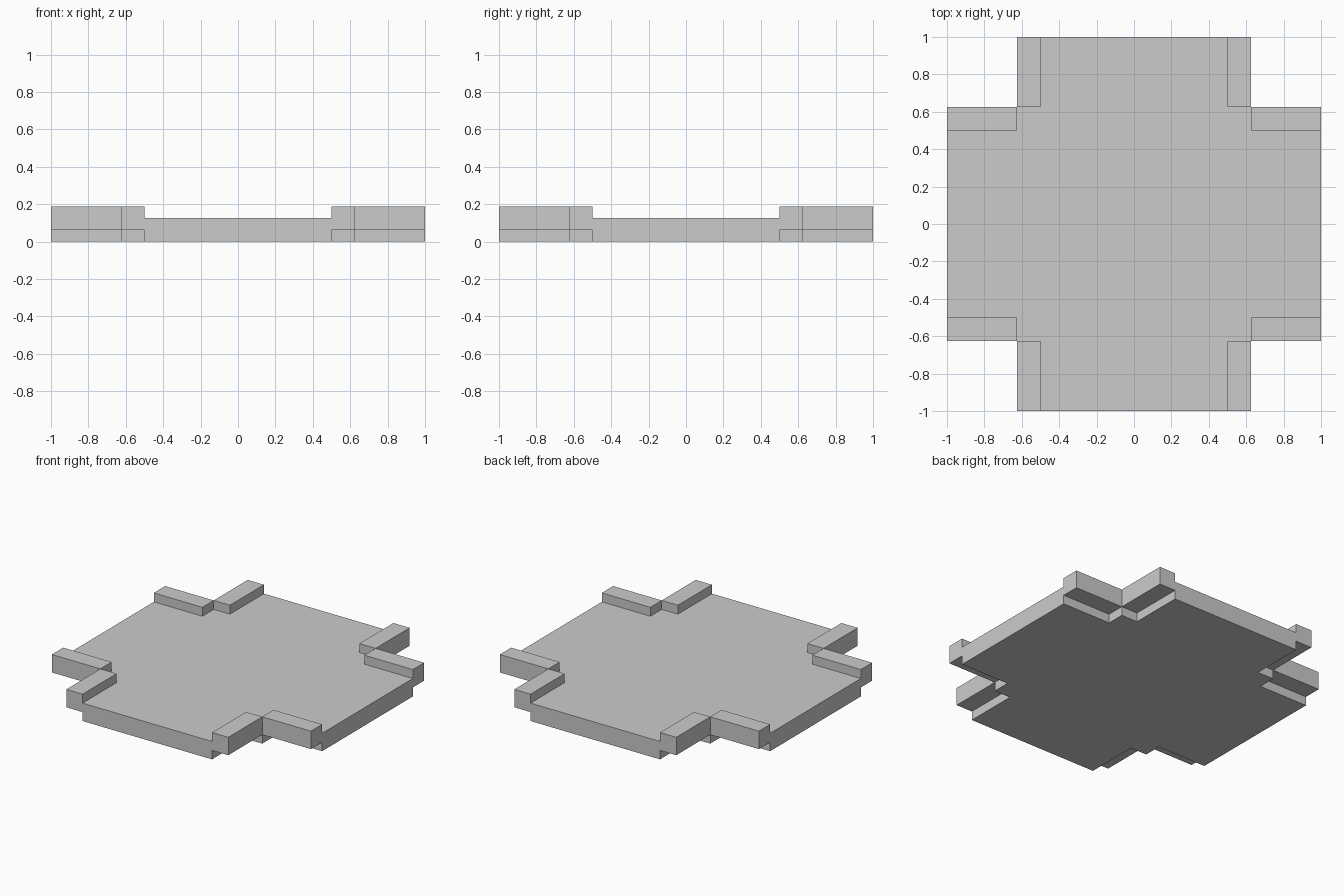
import bpy, bmesh

if "Cube" in bpy.data.objects:
    bpy.data.objects.remove(bpy.data.objects["Cube"])

# Levels and plan lines
IN, OUT, END = 0.5, 0.625, 1.0
UNDER, DECK, TOP = 0.0625, 0.125, 0.1875

# Solid parts as (min corner, max corner) boxes
parts = [
    ((-OUT, -OUT, 0), (OUT, OUT, DECK)),   # centre floor
    ((-IN, -END, 0), (IN, END, DECK)),     # front-back arms
    ((-END, -IN, 0), (END, IN, DECK)),     # left-right arms
]
# Raised kerbs, two at each of the four corners
for sx in (-1, 1):
    for sy in (-1, 1):
        for x0, x1, y0, y1 in ((IN, OUT, OUT, END), (OUT, END, IN, OUT)):
            xs, ys = sorted((sx * x0, sx * x1)), sorted((sy * y0, sy * y1))
            parts.append(((xs[0], ys[0], UNDER), (xs[1], ys[1], TOP)))


def fused_boxes(name, boxes):
    """Join boxes into one skin with no hidden inner faces."""
    cuts = [sorted({b[e][a] for b in boxes for e in (0, 1)}) for a in range(3)]

    def filled(cell):
        if any(c < 0 or c >= len(cuts[a]) - 1 for a, c in enumerate(cell)):
            return False
        mid = [(cuts[a][c] + cuts[a][c + 1]) / 2 for a, c in enumerate(cell)]
        return any(all(lo[a] < mid[a] < hi[a] for a in range(3)) for lo, hi in boxes)

    bm = bmesh.new()
    verts = {}

    def vert(key):
        if key not in verts:
            verts[key] = bm.verts.new([cuts[a][key[a]] for a in range(3)])
        return verts[key]

    nx, ny, nz = (len(c) - 1 for c in cuts)
    for cell in ((i, j, k) for i in range(nx) for j in range(ny) for k in range(nz)):
        if not filled(cell):
            continue
        for a in range(3):
            for side in (0, 1):
                near = list(cell)
                near[a] += 2 * side - 1
                if filled(near):
                    continue
                loop = []
                for du, dv in ((0, 0), (1, 0), (1, 1), (0, 1)):
                    key = list(cell)
                    key[a] += side
                    key[(a + 1) % 3] += du
                    key[(a + 2) % 3] += dv
                    loop.append(vert(tuple(key)))
                bm.faces.new(loop if side else loop[::-1])
    # Merge flat neighbouring faces
    bmesh.ops.dissolve_limit(bm, angle_limit=0.01, verts=bm.verts[:], edges=bm.edges[:])
    mesh = bpy.data.meshes.new(name)
    bm.to_mesh(mesh)
    bm.free()
    obj = bpy.data.objects.new(name, mesh)
    bpy.context.collection.objects.link(obj)
    return obj


fused_boxes("crossing_floor_with_kerbs", parts)
